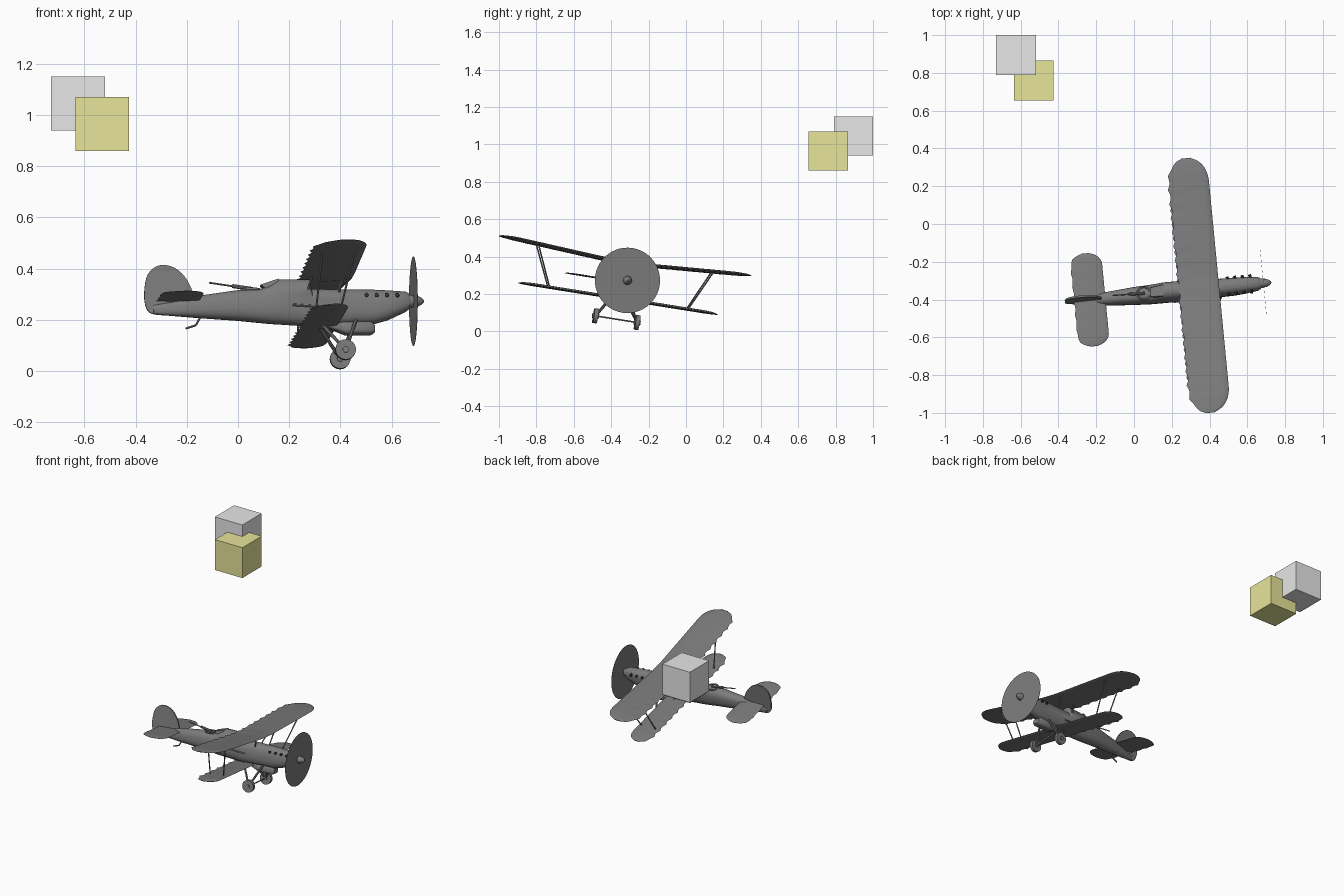
import bpy, bmesh, math
from math import sin, cos, pi, radians
from mathutils import Matrix, Vector

old = bpy.data.objects.get("Cube")
if old:
    bpy.data.objects.remove(old, do_unlink=True)


def material(name, colour):
    m = bpy.data.materials.new(name)
    m.use_nodes = True
    m.diffuse_color = (*colour, 1)
    m.node_tree.nodes["Principled BSDF"].inputs["Base Color"].default_value = (*colour, 1)
    return m


GREY = material("airframe_grey", (0.2, 0.2, 0.2))
DARK = material("exhaust_dark", (0.04, 0.04, 0.04))
PALE = material("pale_grey", (0.8, 0.8, 0.8))
YELLOW = material("soft_yellow", (0.8, 0.78, 0.32))

# Aircraft frame: origin at the propeller hub, nose +x, banked and yawed
POSE = (Matrix.Translation((0.685, -0.313, 0.273))
        @ Matrix.Rotation(radians(5.5), 4, 'Z') @ Matrix.Rotation(radians(-9), 4, 'X'))


def finish(name, bm, mat=GREY, pose=POSE, smooth=True):
    bmesh.ops.recalc_face_normals(bm, faces=bm.faces)
    mesh = bpy.data.meshes.new(name)
    bm.to_mesh(mesh)
    bm.free()
    mesh.materials.append(mat)
    if smooth:
        mesh.shade_smooth()
        mesh.set_sharp_from_angle(angle=radians(40))
    ob = bpy.data.objects.new(name, mesh)
    ob.matrix_world = pose
    bpy.context.collection.objects.link(ob)
    return ob


def skin(name, rings, mat=GREY):
    """Join closed rings of points into a capped body."""
    bm = bmesh.new()
    rows = [[bm.verts.new(p) for p in ring] for ring in rings]
    for a, b in zip(rows, rows[1:]):
        for i in range(len(a)):
            j = (i + 1) % len(a)
            bm.faces.new((a[i], a[j], b[j], b[i]))
    bm.faces.new(rows[0])
    bm.faces.new(rows[-1])
    return finish(name, bm, mat)


def loft(name, sections, power=0.8, n=24):
    """Rounded sections given as x, top, bottom, half width."""
    def bend(v):
        return math.copysign(abs(v) ** power, v)
    rings = []
    for x, top, bot, w in sections:
        mid, h = (top + bot) / 2, (top - bot) / 2
        rings.append([(x, w * bend(cos(2 * pi * i / n)), mid + h * bend(sin(2 * pi * i / n)))
                      for i in range(n)])
    return skin(name, rings)


def wing(name, lead, chord, half, tip, z, dihedral=0, thick=0.012, scallop=0.012, tilt=0):
    us = [0, 0.04, 0.15, 0.35, 0.65, 1]
    outline = [(u, 1) for u in us] + [(u, -0.4) for u in us[-2:0:-1]]
    rings, n = [], 140
    for k in range(n + 1):
        y = half * sin(pi / 2 * (2 * k / n - 1))
        t = max(0, (abs(y) - half + tip) / tip)
        f = max(0.06, 1 - t ** 2.3) ** 0.5
        c = chord * f
        x0 = lead - (chord - c) * 0.5
        c -= scallop * f * abs(sin(pi * y / 0.075))
        lift = z + max(0, abs(y) - 0.06) * math.tan(radians(dihedral))
        rings.append([(x0 - u * c, y, lift - (u - 0.5) * c * tilt
                       + s * thick * f * (2.3 * u ** 0.5 * (1 - u) + 0.08)) for u, s in outline])
    return skin(name, rings)


def rod(name, a, b, r=0.004, sides=8, mat=GREY, r2=None):
    a, b = Vector(a), Vector(b)
    d = b - a
    m = Matrix.Translation((a + b) / 2) @ d.to_track_quat('Z', 'Y').to_matrix().to_4x4()
    bm = bmesh.new()
    bmesh.ops.create_cone(bm, cap_ends=True, segments=sides, radius1=r,
                          radius2=r if r2 is None else r2, depth=d.length, matrix=m)
    return finish(name, bm, mat)


def smooth_loop(pts, steps=4):
    """Closed curve through the points."""
    out = []
    for i in range(len(pts)):
        p0, p1, p2, p3 = (Vector(pts[(i + k) % len(pts)]) for k in (-1, 0, 1, 2))
        for s in range(steps):
            t = s / steps
            out.append(0.5 * (2 * p1 + (p2 - p0) * t + (2 * p0 - 5 * p1 + 4 * p2 - p3) * t * t
                              + (3 * p1 - p0 - 3 * p2 + p3) * t ** 3))
    return out


def cube(name, centre, mat, size=0.21):
    bm = bmesh.new()
    bmesh.ops.create_cube(bm, size=size)
    finish(name, bm, mat, Matrix.Translation(centre), False)


# Two loose cubes
cube("grey_cube", (-0.625, 0.895, 1.045), PALE)
cube("yellow_cube", (-0.53, 0.76, 0.965), YELLOW)

# Fuselage, spinner, radiator
loft("fuselage", [
    (-0.015, 0.028, -0.03, 0.028), (-0.03, 0.037, -0.042, 0.036), (-0.1, 0.042, -0.075, 0.043),
    (-0.16, 0.045, -0.092, 0.046), (-0.4, 0.047, -0.1, 0.05), (-0.408, 0.086, -0.1, 0.052),
    (-0.53, 0.086, -0.092, 0.052), (-0.56, 0.066, -0.09, 0.051), (-0.6, 0.047, -0.086, 0.05),
    (-0.69, 0.043, -0.077, 0.046), (-0.85, 0.02, -0.066, 0.034), (-0.95, -0.005, -0.058, 0.02),
    (-1.02, -0.015, -0.052, 0.008)])
loft("spinner", [(0.042, 0.004, -0.004, 0.004), (0.032, 0.014, -0.014, 0.014),
                 (0.015, 0.022, -0.022, 0.022), (-0.02, 0.026, -0.026, 0.026)], 1, 16)
loft("radiator", [(-0.155, -0.095, -0.125, 0.026), (-0.17, -0.08, -0.134, 0.034),
                  (-0.27, -0.08, -0.134, 0.034), (-0.34, -0.085, -0.105, 0.024)], 0.6)

# Spinning propeller disc
rod("propeller_disc", (-0.0005, 0, 0), (0.0005, 0, 0), 0.175, 48)

# Wings and tail
wing("upper_wing", -0.235, 0.222, 0.685, 0.14, 0.092, dihedral=3.7, tilt=0.06)
wing("lower_wing", -0.3, 0.155, 0.54, 0.1, -0.1, tilt=0.04)
wing("tailplane", -0.84, 0.17, 0.25, 0.07, 0, thick=0.007, scallop=0.006)
fin = smooth_loop([(-1.055, 0.04), (-1.04, 0.107), (-0.995, 0.141), (-0.935, 0.131),
                   (-0.885, 0.08), (-0.86, 0.0), (-0.9, -0.045), (-0.965, -0.055),
                   (-1.03, -0.048), (-1.052, -0.015)])
skin("fin_and_rudder", [[(x, y, z) for x, z in fin] for y in (-0.005, 0.005)])

# Struts, undercarriage and exhausts on both sides
for side, s in (("left", 1), ("right", -1)):
    for place, top, low in (("front", -0.275, -0.325), ("rear", -0.4, -0.42)):
        rod(f"{side}_{place}_wing_strut", (top, s * 0.475, 0.118), (low, s * 0.375, -0.1))
        rod(f"{side}_{place}_centre_strut", (top, s * 0.07, 0.092), (top - 0.02, s * 0.04, 0.03))
    hub = Vector((-0.28, s * 0.113, -0.21))
    rod(f"{side}_wheel", hub - Vector((0, 0.011, 0)), hub + Vector((0, 0.011, 0)), 0.04, 24)
    rod(f"{side}_wheel_cap", hub - Vector((0, 0.018, 0)), hub + Vector((0, 0.018, 0)), 0.013, 12)
    rod(f"{side}_front_leg", hub, (-0.23, s * 0.035, -0.08), 0.007)
    rod(f"{side}_rear_leg", hub, (-0.37, s * 0.035, -0.09), 0.007)
    for k in range(4):
        x = -0.065 - 0.04 * k
        rod(f"{side}_exhaust_{k + 1}", (x, s * 0.03, 0.017), (x - 0.004, s * 0.05, 0.017),
            0.008, 8, DARK)
    rod(f"{side}_exhaust_fairing", (-0.36, s * 0.05, -0.03), (-0.48, s * 0.051, -0.022), 0.005)
rod("axle", (-0.28, -0.113, -0.21), (-0.28, 0.113, -0.21), 0.004)

# Cockpit rim, windscreen, rear gun, tail skid
bpy.ops.mesh.primitive_torus_add(major_radius=0.034, minor_radius=0.005,
                                 major_segments=24, minor_segments=6)
rim = bpy.context.object
rim.name = "cockpit_rim"
rim.data.materials.append(GREY)
rim.data.shade_smooth()
rim.matrix_world = POSE @ Matrix.Translation((-0.635, 0, 0.044))
skin("windscreen", [[(-0.53, y, 0.085), (-0.6, y * 0.8, 0.062), (-0.58, y, 0.045), (-0.53, y, 0.05)]
                    for y in (-0.03, 0.03)])
rod("gun_body", (-0.63, 0, 0.048), (-0.71, 0, 0.06), 0.008)
rod("gun_barrel", (-0.7, 0, 0.058), (-0.8, 0, 0.073), 0.0035)
rod("gun_mount", (-0.655, 0, 0.03), (-0.655, 0, 0.052), 0.005)
rod("tail_skid", (-0.835, 0, -0.06), (-0.855, 0, -0.095), 0.004)
rod("tail_skid_foot", (-0.855, 0, -0.095), (-0.895, 0, -0.108), 0.004)
